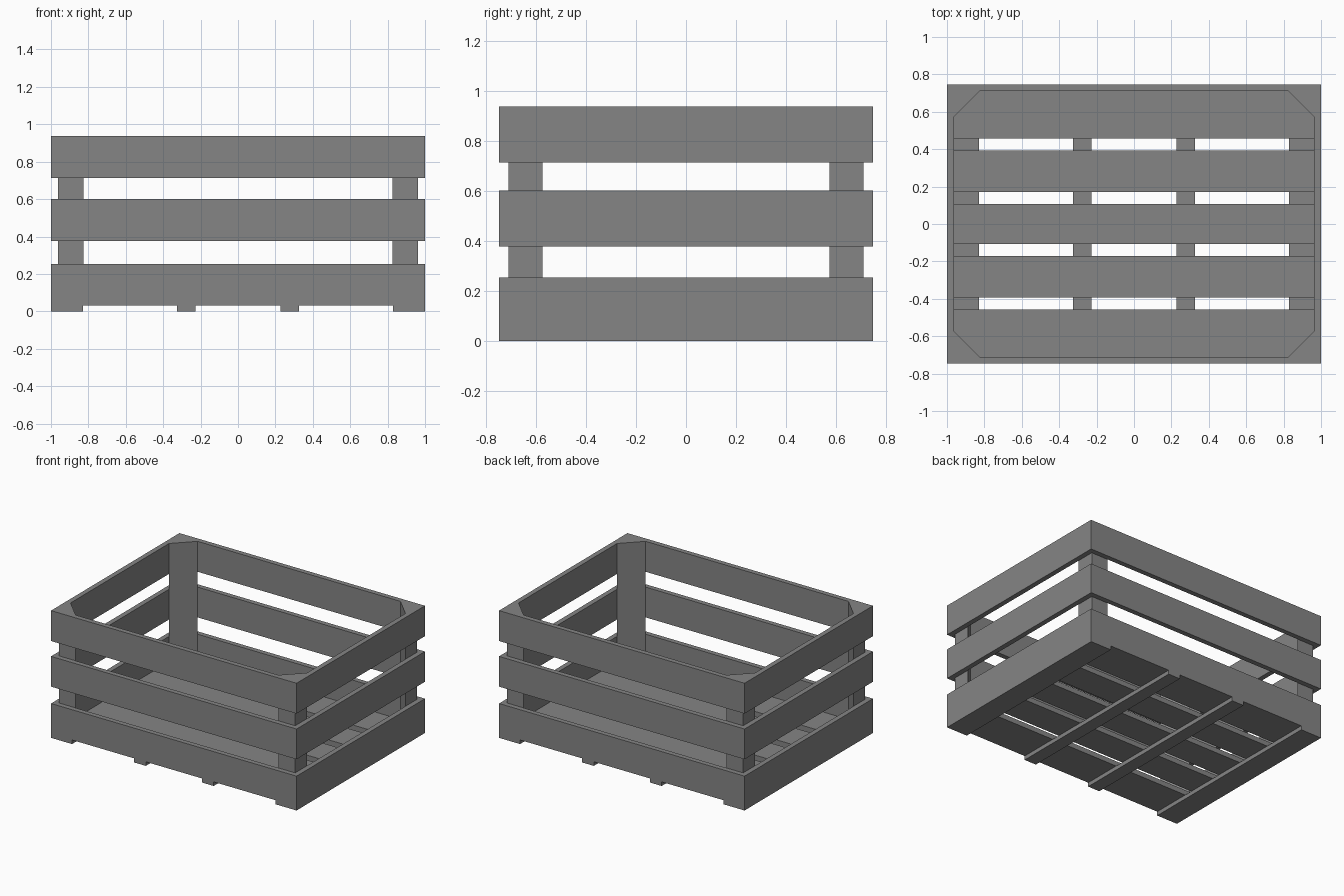
import bpy, bmesh
from mathutils import Vector

cube = bpy.data.objects.get("Cube")
if cube:
    bpy.data.objects.remove(cube, do_unlink=True)

# Main sizes
HX, HY, T = 1.0, 0.747, 0.037      # half length, half width, board thickness
IX, IY = HX - T, HY - T            # inner half sizes
BASE, TOP = 0.03, 0.937            # runner height, crate height

grey = bpy.data.materials.new("plain grey")
grey.use_nodes = True
colour = (0.235, 0.235, 0.235, 1)
grey.diffuse_color = colour
grey.node_tree.nodes["Principled BSDF"].inputs["Base Color"].default_value = colour


def finish(name, bm):
    bmesh.ops.recalc_face_normals(bm, faces=bm.faces)
    mesh = bpy.data.meshes.new(name)
    bm.to_mesh(mesh)
    bm.free()
    mesh.materials.append(grey)
    obj = bpy.data.objects.new(name, mesh)
    bpy.context.collection.objects.link(obj)
    return obj


def prism(name, outline, z0, z1):
    """Extrude a flat outline from z0 up to z1."""
    bm = bmesh.new()
    face = bm.faces.new([bm.verts.new((x, y, z0)) for x, y in outline])
    up = bmesh.ops.extrude_face_region(bm, geom=[face])["geom"]
    verts = [v for v in up if isinstance(v, bmesh.types.BMVert)]
    bmesh.ops.translate(bm, verts=verts, vec=Vector((0, 0, z1 - z0)))
    return finish(name, bm)


def box(name, x0, x1, y0, y1, z0, z1):
    return prism(name, [(x0, y0), (x1, y0), (x1, y1), (x0, y1)], z0, z1)


def frame(name, z0, z1):
    """Mitred ring of four boards."""
    bm = bmesh.new()
    corners = [(-1, -1), (1, -1), (1, 1), (-1, 1)]
    loops = [[bm.verts.new((sx * x, sy * y, z)) for sx, sy in corners]
             for x, y, z in ((HX, HY, z0), (HX, HY, z1), (IX, IY, z1), (IX, IY, z0))]
    for a, b in zip(loops, loops[1:] + loops[:1]):
        for i in range(4):
            j = (i + 1) % 4
            bm.faces.new((a[i], a[j], b[j], b[i]))
    return finish(name, bm)


# Wall boards in three tiers
for name, z0, z1 in (("lower", BASE, 0.253), ("middle", 0.377, 0.6), ("upper", 0.713, TOP)):
    frame(name + "_wall_boards", z0, z1)

# Triangular corner posts
LEG = 0.137
for sx, side in ((-1, "right"), (1, "left")):
    for sy, end in ((-1, "front"), (1, "back")):
        prism(f"{end}_{side}_post",
              [(sx * IX, sy * IY), (sx * (IX - LEG), sy * IY), (sx * IX, sy * (IY - LEG))],
              BASE, TOP)

# Floor slats
for i, (y0, y1) in enumerate(((-IY, -0.457), (-0.394, -0.172), (-0.108, 0.108),
                              (0.172, 0.394), (0.457, IY))):
    box(f"floor_slat_{i + 1}", -IX, IX, y0, y1, BASE, BASE + T)

# Runners under the floor
for i, (x0, x1) in enumerate(((-HX, -0.829), (-0.325, -0.228), (0.228, 0.325), (0.829, HX))):
    box(f"runner_{i + 1}", x0, x1, -HY, HY, 0, BASE)
